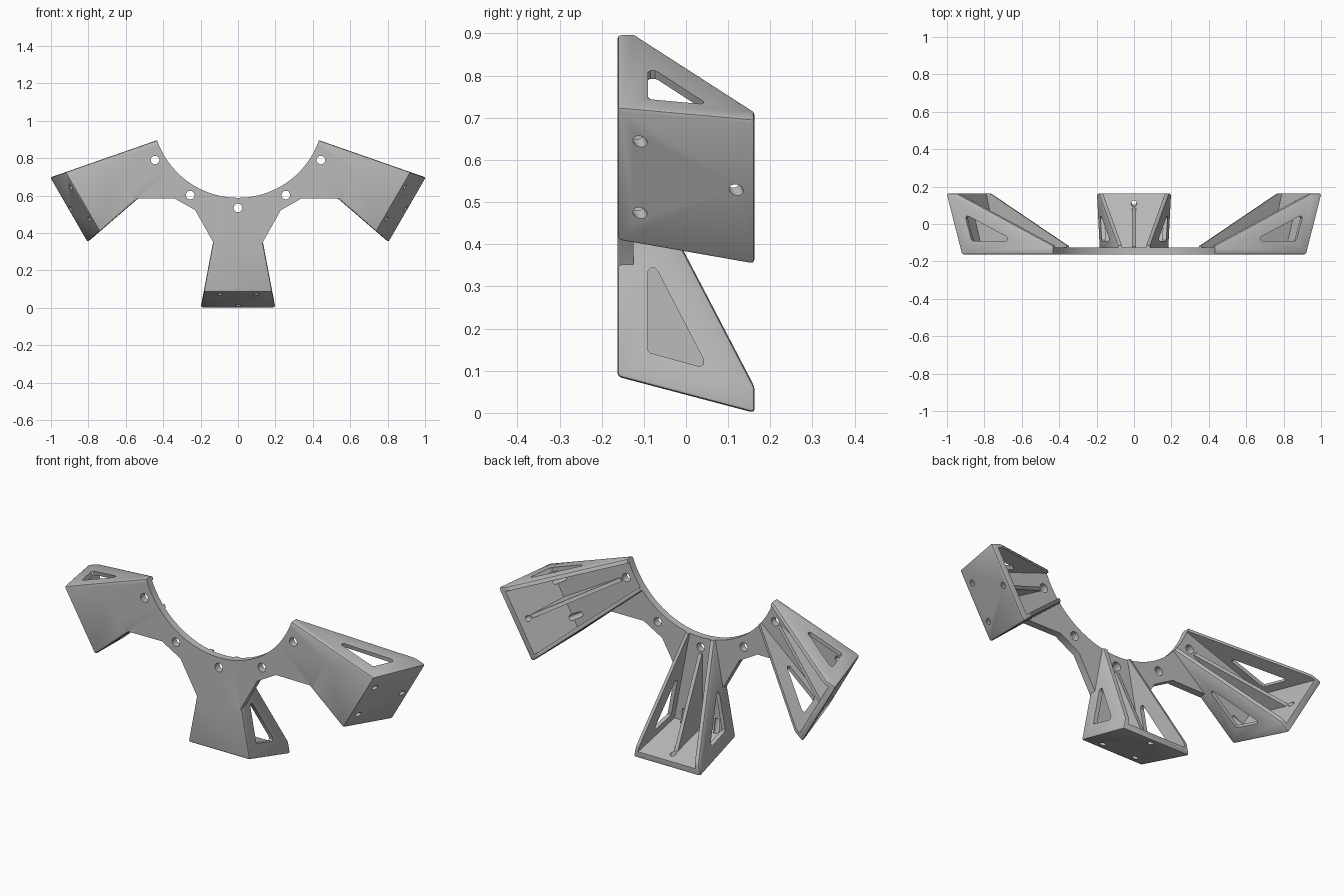
import bpy, bmesh
from math import radians, sin, cos
from mathutils import Matrix, Vector

cube = bpy.data.objects.get("Cube")
if cube:
    bpy.data.objects.remove(cube)

HUB_Z = 1.046              # height of the axis the arms radiate from
FRONT, BACK = -0.163, 0.163
FLOOR = -0.125             # rear face of the plate
WALL = 0.022
BORE = 0.458

grey = bpy.data.materials.new("grey_plastic")
grey.use_nodes = True
grey.diffuse_color = (0.5, 0.5, 0.5, 1)
grey.node_tree.nodes["Principled BSDF"].inputs["Base Color"].default_value = (0.5, 0.5, 0.5, 1)


def finish(bm, name):
    bmesh.ops.recalc_face_normals(bm, faces=bm.faces)
    mesh = bpy.data.meshes.new(name)
    bm.to_mesh(mesh)
    bm.free()
    mesh.materials.append(grey)
    obj = bpy.data.objects.new(name, mesh)
    bpy.context.collection.objects.link(obj)
    return obj


def loft(name, first, second, bevel=0):
    """Solid between two matching outlines."""
    bm = bmesh.new()
    a = [bm.verts.new(p) for p in first]
    b = [bm.verts.new(p) for p in second]
    bm.faces.new(a)
    bm.faces.new(b[::-1])
    for i in range(len(a)):
        j = (i + 1) % len(a)
        bm.faces.new((a[j], a[i], b[i], b[j]))
    if bevel:
        bmesh.ops.recalc_face_normals(bm, faces=bm.faces)
        bmesh.ops.bevel(bm, geom=bm.edges[:], offset=bevel, segments=2,
                        profile=0.5, affect='EDGES', clamp_overlap=True)
    return finish(bm, name)


def arm_solid(name, profile, half_width, bevel=0):
    """Profile of (y, distance from axis), as wide as half_width(distance)."""
    sides = [[(s * half_width(u), y, HUB_Z - u) for y, u in profile] for s in (-1, 1)]
    return loft(name, *sides, bevel=bevel)


def cylinders(name, spots, radius, depth, tilt, segments=24):
    bm = bmesh.new()
    for p in spots:
        bmesh.ops.create_cone(bm, cap_ends=True, segments=segments, radius1=radius,
                              radius2=radius, depth=depth,
                              matrix=Matrix.Translation(p) @ Matrix.Rotation(tilt, 4, 'X'))
    return finish(bm, name)


def combine(obj, other, operation):
    mod = obj.modifiers.new("combine", 'BOOLEAN')
    mod.operation = operation
    mod.solver = 'EXACT'
    mod.object = other
    bpy.context.view_layer.objects.active = obj
    bpy.ops.object.modifier_apply(modifier=mod.name)
    bpy.data.objects.remove(other)


def turned(angle):
    centre = Matrix.Translation((0, 0, HUB_Z))
    return centre @ Matrix.Rotation(-angle, 4, 'Y') @ centre.inverted()


def flare(u):
    return 0.087 + 0.19 * (u - 0.452)


def foot(y):
    return 0.96 + 0.264 * (y - FRONT)


# One arm: outer wedge, hollowed from behind
arm = arm_solid("arm", [(FRONT, 0.40), (-0.115, 0.40), (-0.115, 0.452), (BACK, 0.985),
                        (BACK, foot(BACK)), (FRONT, foot(FRONT))], flare, bevel=0.01)
hollow = arm_solid("hollow", [(FLOOR, 0.3), (0.3, 0.3), (0.3, foot(0.3) - 0.035),
                              (FLOOR, foot(FLOOR) - 0.035)], lambda u: flare(u) - WALL)
combine(arm, hollow, 'DIFFERENCE')

# Triangular windows through both side walls
window = arm_solid("window", [(-0.09, 0.71), (-0.084, 0.702), (-0.074, 0.702), (-0.067, 0.71),
                              (0.041, 0.918), (0.042, 0.93), (0.033, 0.936), (-0.085, 0.904),
                              (-0.09, 0.898)], lambda u: 0.5)
combine(arm, window, 'DIFFERENCE')

# Three screw holes in the foot
screws = cylinders("screw_holes", [(0, 0.11, HUB_Z - 1.0), (0.098, -0.11, HUB_Z - 0.97),
                                   (-0.098, -0.11, HUB_Z - 0.97)], 0.015, 0.2, radians(15))
combine(arm, screws, 'DIFFERENCE')

# Stiffening rib down the middle
rib = arm_solid("rib", [(-0.14, 0.545), (-0.12, 0.545), (0.09, 1.0), (-0.14, 0.95)],
                lambda u: 0.01)
combine(arm, rib, 'UNION')

# Hub plate linking the arms
outline = [(0.03, 0.40), (0.05, 0.72), (-0.12, 0.72), (-0.13, 0.70)]
link = [(0.229, 0.524), (0.13, 0.70), (0.12, 0.72)]


def arm_point(v, u, angle):
    return turned(angle) @ Vector((v, 0, HUB_Z - u))


right_half = [arm_point(v, u, radians(60)) for v, u in outline]
right_half.append(Vector((0.34, 0, HUB_Z - 0.461)))
right_half += [Vector((v, 0, HUB_Z - u)) for v, u in link]
left_half = [Vector((-p.x, 0, p.z)) for p in reversed(right_half)]
arc = [arm_point(0, 0.40, radians(a)) for a in range(-50, 51, 10)]
ring = right_half + left_half + arc
bracket = loft("three_arm_bracket", [p + Vector((0, FRONT, 0)) for p in ring],
               [p + Vector((0, FLOOR, 0)) for p in ring])

# Arms spread sixty degrees apart
for angle in (-60, 0, 60):
    copy = bpy.data.objects.new("arm_copy", arm.data.copy())
    bpy.context.collection.objects.link(copy)
    copy.data.transform(turned(radians(angle)))
    combine(bracket, copy, 'UNION')
bpy.data.objects.remove(arm)

# Round bore and the bolt holes around it
bore = cylinders("bore", [(0, 0, HUB_Z)], BORE, 1, radians(90), 96)
combine(bracket, bore, 'DIFFERENCE')
spots = [(0.512 * sin(radians(a)), FLOOR, HUB_Z - 0.512 * cos(radians(a)))
         for a in range(-60, 61, 30)]
bolts = cylinders("bolt_holes", spots, 0.023, 0.12, radians(90))
combine(bracket, bolts, 'DIFFERENCE')

bpy.ops.object.select_all(action='DESELECT')
bracket.select_set(True)
bpy.context.view_layer.objects.active = bracket
bpy.ops.object.shade_smooth_by_angle(angle=radians(35))
